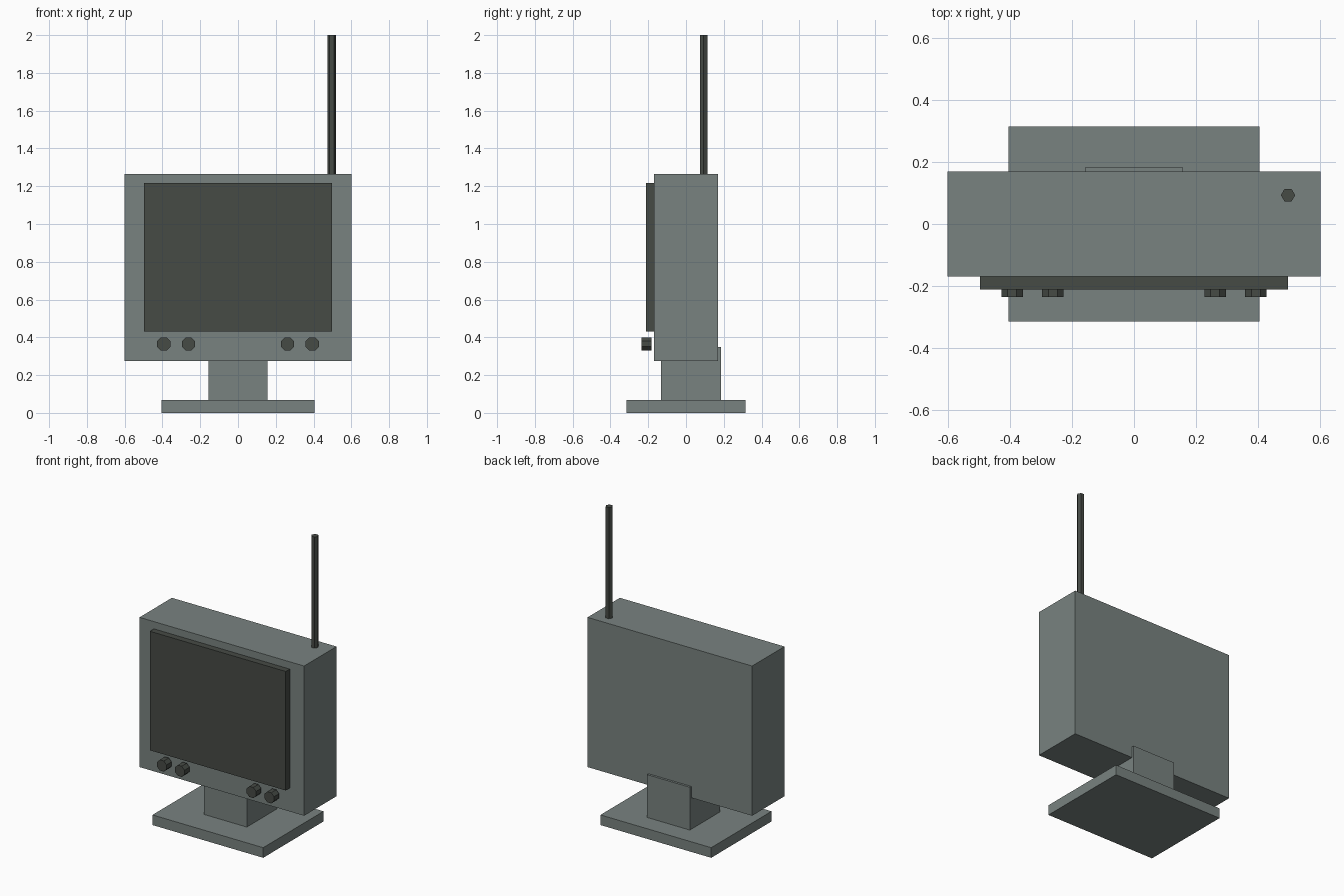
import bpy, math

if "Cube" in bpy.data.objects:
    bpy.data.objects.remove(bpy.data.objects["Cube"])


def material(name, rgb):
    m = bpy.data.materials.new(name)
    m.diffuse_color = (*rgb, 1)
    m.use_nodes = True
    m.node_tree.nodes["Principled BSDF"].inputs["Base Color"].default_value = m.diffuse_color
    return m


GREY = material("grey_casing", (0.19, 0.225, 0.216))
DARK = material("dark_grey", (0.061, 0.069, 0.06))


def box(name, x, y, z, mat):
    """Box from (min, max) ranges on each axis."""
    bpy.ops.mesh.primitive_cube_add(size=1, location=[sum(r) / 2 for r in (x, y, z)])
    o = bpy.context.object
    o.name = name
    o.scale = [r[1] - r[0] for r in (x, y, z)]
    bpy.ops.object.transform_apply(location=False, rotation=False, scale=True)
    o.data.materials.append(mat)


def rod(name, sides, radius, depth, location, rotation, mat):
    bpy.ops.mesh.primitive_cylinder_add(vertices=sides, radius=radius, depth=depth,
                                        location=location, rotation=rotation)
    o = bpy.context.object
    o.name = name
    o.data.materials.append(mat)


# Stand
box("base", (-0.405, 0.405), (-0.315, 0.315), (0, 0.067), GREY)
box("neck", (-0.157, 0.157), (-0.132, 0.184), (0.067, 0.35), GREY)

# Casing and screen
box("casing", (-0.602, 0.602), (-0.169, 0.169), (0.275, 1.265), GREY)
box("screen", (-0.497, 0.497), (-0.211, -0.169), (0.43, 1.217), DARK)

# Knobs float just in front of the casing
for i, x in enumerate((-0.393, -0.262, 0.262, 0.393)):
    rod(f"knob_{i + 1}", 8, 0.038, 0.053, (x, -0.2085, 0.365),
        (math.pi / 2, math.pi / 8, 0), DARK)

# Six-sided antenna with corners along x
rod("antenna", 6, 0.023, 0.76, (0.497, 0.093, 1.62), (0, 0, math.pi / 6), DARK)
